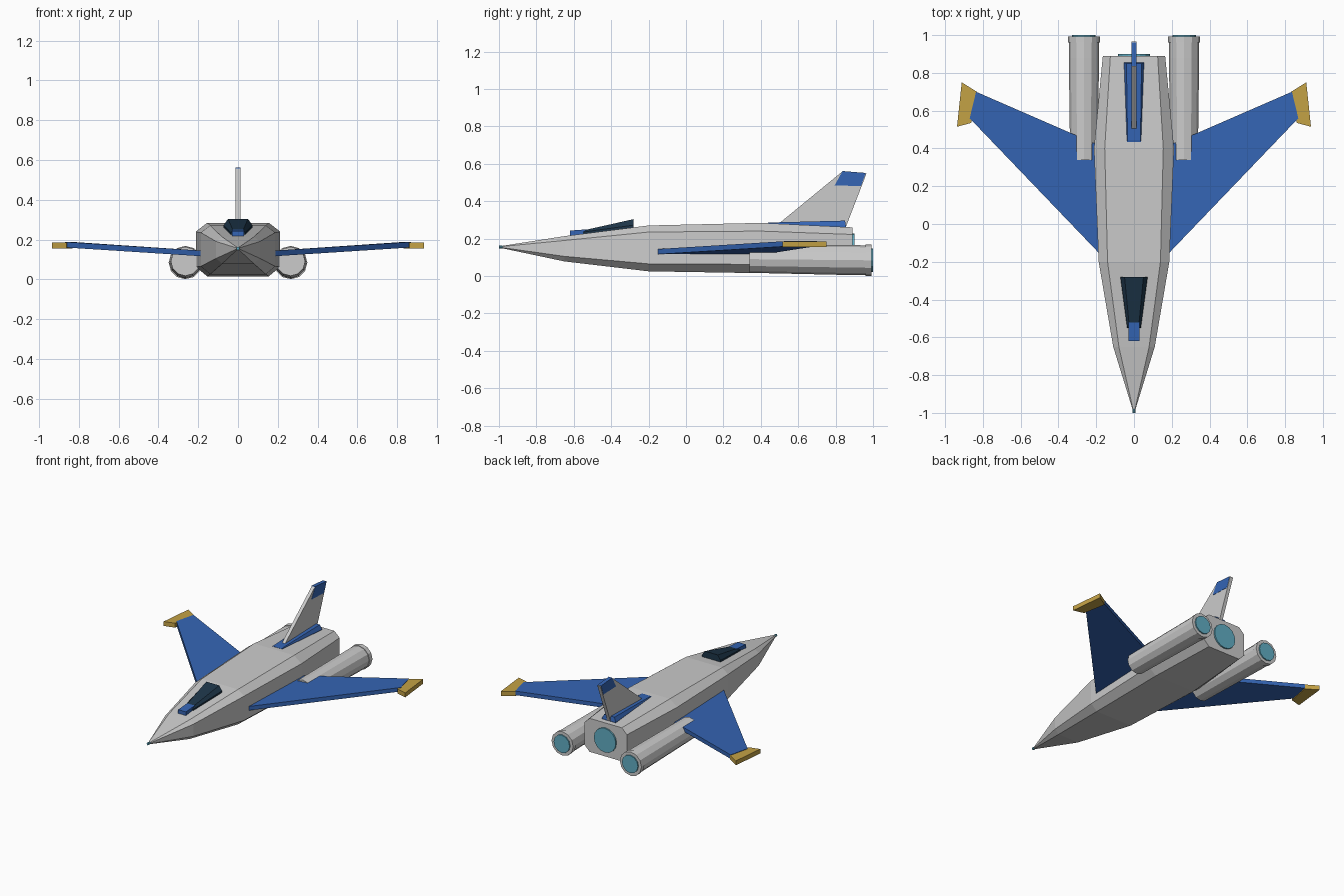
import bpy, bmesh
from math import sin, cos, tau

if "Cube" in bpy.data.objects:
    bpy.data.objects.remove(bpy.data.objects["Cube"])


def material(name, rgb):
    m = bpy.data.materials.new(name)
    m.diffuse_color = (*rgb, 1)
    m.use_nodes = True
    m.node_tree.nodes["Principled BSDF"].inputs["Base Color"].default_value = m.diffuse_color
    return m


BLUE = material("blue", (0.035, 0.13, 0.46))
NAVY = material("dark_glass", (0.012, 0.035, 0.065))
GOLD = material("gold", (0.55, 0.36, 0.06))
CYAN = material("cyan", (0.12, 0.42, 0.55))


def loft(name, rings, mat=None, mirror=False):
    """Skin a list of equal-length rings and cap both ends."""
    bm = bmesh.new()
    vs = [[bm.verts.new(p) for p in r] for r in rings]
    n = len(vs[0])
    for a, b in zip(vs, vs[1:]):
        for i in range(n):
            j = (i + 1) % n
            bm.faces.new((a[i], a[j], b[j], b[i]))
    bm.faces.new(vs[0])
    bm.faces.new(vs[-1])
    bmesh.ops.recalc_face_normals(bm, faces=bm.faces)
    mesh = bpy.data.meshes.new(name)
    bm.to_mesh(mesh)
    bm.free()
    ob = bpy.data.objects.new(name, mesh)
    bpy.context.collection.objects.link(ob)
    if mat:
        mesh.materials.append(mat)
    if mirror:
        ob.modifiers.new("mirror", 'MIRROR')
    return ob


def octagon(y, w, wf, z0, z1, z2, z3):
    """Chamfered fuselage section: half-width, flat half-width, four heights."""
    half = [(wf, z0), (w, z1), (w, z2), (wf, z3)]
    return [(x, y, z) for x, z in half] + [(-x, y, z) for x, z in reversed(half)]


def circle(x, y, z, r, n=12):
    return [(x + r * cos(tau * i / n), y, z + r * sin(tau * i / n)) for i in range(n)]


def strip(y0, w0, z0, y1, w1, z1):
    """Trapezoid symmetric about x = 0, front edge to back edge."""
    return [(-w0, y0, z0), (w0, y0, z0), (w1, y1, z1), (-w1, y1, z1)]


def side_plate(name, outline, t, mat=None):
    return loft(name, [[(x, y, z) for y, z in outline] for x in (-t, t)], mat)


# Fuselage
loft("fuselage", [
    octagon(-0.99, 0.005, 0.003, 0.150, 0.153, 0.157, 0.160),
    octagon(-0.65, 0.11, 0.08, 0.078, 0.105, 0.19, 0.213),
    octagon(-0.20, 0.187, 0.14, 0.025, 0.065, 0.235, 0.27),
    octagon(0.40, 0.212, 0.155, 0.015, 0.062, 0.24, 0.284),
    octagon(0.89, 0.165, 0.125, 0.025, 0.065, 0.222, 0.26)])
loft("nose_probe", [circle(0, -1.0, 0.155, 0.009, 8), circle(0, -0.98, 0.155, 0.009, 8)], CYAN)
loft("centre_exhaust", [circle(0, 0.88, 0.142, 0.085, 16), circle(0, 0.9, 0.142, 0.085, 16)], CYAN)

# Cockpit
loft("canopy", [strip(-0.55, 0.036, 0.215, -0.28, 0.072, 0.25),
                strip(-0.55, 0.036, 0.235, -0.28, 0.072, 0.272),
                strip(-0.53, 0.026, 0.248, -0.28, 0.05, 0.304)], NAVY)
loft("canopy_front_panel", [strip(-0.62, 0.03, 0.21, -0.52, 0.03, 0.22),
                            strip(-0.62, 0.03, 0.243, -0.52, 0.03, 0.25)], BLUE)

# Tail fin with its coloured tip and base fairing
side_plate("tail_fin", [(0.49, 0.275), (0.835, 0.558), (0.965, 0.548), (0.85, 0.25)], 0.012)
side_plate("fin_tip_panel", [(0.795, 0.485), (0.837, 0.561), (0.961, 0.551), (0.935, 0.48)], 0.0135, BLUE)
loft("fin_fairing", [strip(0.435, 0.037, 0.26, 0.855, 0.053, 0.245),
                     strip(0.435, 0.037, 0.284, 0.855, 0.053, 0.268),
                     strip(0.445, 0.034, 0.286, 0.85, 0.04, 0.296)], BLUE)

# Wings and wing tips
wing = [(0.17, -0.17, 0.115), (0.87, 0.56, 0.16), (0.836, 0.70, 0.16), (0.17, 0.41, 0.115)]
loft("wing", [wing, [(x, y, z + 0.028) for x, y, z in wing]], BLUE, True)
tip = [(0.862, 0.535), (0.937, 0.515), (0.912, 0.75), (0.832, 0.70)]
loft("wing_tip", [[(x, y, z) for x, y in tip] for z in (0.154, 0.185)], GOLD, True)

# Engine pods
loft("engine_pod", [circle(0.265, 0.34, 0.09, 0.073), circle(0.265, 0.88, 0.085, 0.08),
                    circle(0.265, 0.965, 0.084, 0.08)], None, True)
loft("engine_nozzle_ring", [circle(0.265, 0.96, 0.084, 0.084),
                            circle(0.265, 0.992, 0.084, 0.084)], None, True)
loft("engine_exhaust", [circle(0.265, 0.985, 0.084, 0.062),
                        circle(0.265, 1.0, 0.084, 0.062)], CYAN, True)
